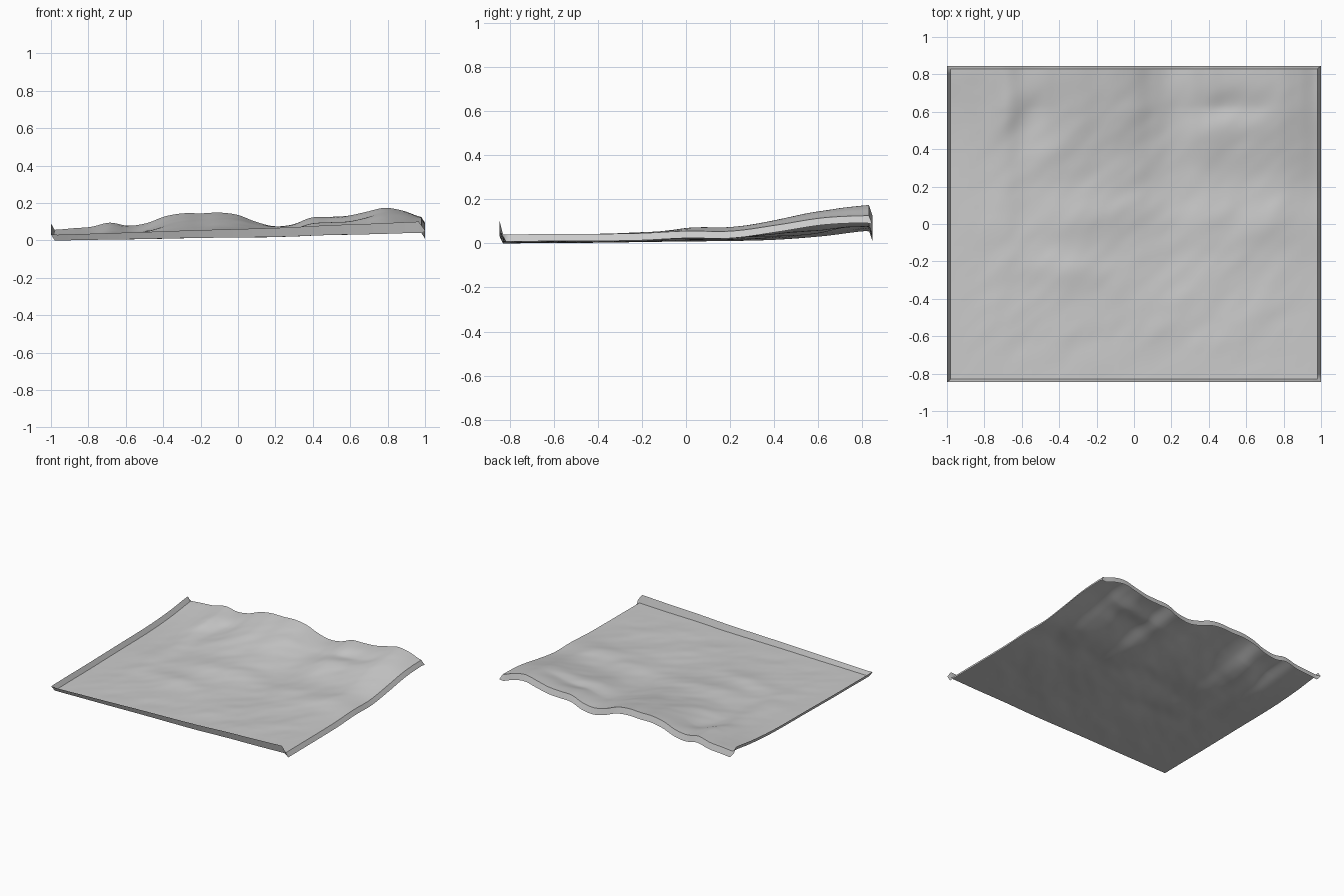
import bpy
import bmesh
from math import cos, sin, exp, radians
from mathutils import Vector, noise

cube = bpy.data.objects.get("Cube")
if cube:
    bpy.data.objects.remove(cube, do_unlink=True)

# Ground sheet half sizes and overall half sizes
INNER = Vector((0.98, 0.83))
OUTER = Vector((1.0, 0.845))
COLS, ROWS = 140, 120

# Edge heights in thousandths, evenly spaced along each side
FRONT = [0, 4, 8, 13, 16, 20, 29, 34, 41]
BACK = [57, 65, 73, 95, 79, 92, 128, 145, 145, 149, 136,
        99, 76, 86, 122, 126, 132, 153, 174, 159, 126]
LEFT = [0, 2, 3, 6, 9, 11, 17, 33, 57]
RIGHT = [41, 42, 43, 46, 56, 56, 84, 116, 126]

# Ridges and hollows: x, y, height, length, width, angle
BUMPS = [
    (0.50, 0.63, -20, 0.22, 0.09, 5),
    (0.42, 0.48, 9, 0.22, 0.10, 25),
    (-0.67, 0.62, 10, 0.22, 0.07, 65),
    (-0.52, 0.62, -8, 0.22, 0.07, 65),
    (-0.44, 0.38, 9, 0.18, 0.07, 45),
    (-0.20, 0.05, 9, 0.25, 0.09, 15),
    (-0.35, -0.25, 10, 0.25, 0.09, -5),
    (0.72, 0.02, 8, 0.24, 0.08, 40),
    (0.15, -0.50, 5, 0.22, 0.08, 40),
]


def sample(profile, t):
    """Smooth curve through evenly spaced heights."""
    last = len(profile) - 1
    pos = min(max(t, 0), 1) * last
    i = min(int(pos), last - 1)
    f = pos - i
    a, b = profile[max(i - 1, 0)], profile[i]
    c, d = profile[i + 1], profile[min(i + 2, last)]
    slope_b, slope_c = (c - a) / 2, (d - b) / 2
    s = f * f * (3 - 2 * f)
    value = b + (c - b) * s
    value += slope_b * f * (1 - f) ** 2 - slope_c * f * f * (1 - f)
    return value / 1000


def detail(x, y):
    """Local ridges plus fine diagonal wrinkles."""
    total = 0
    for bx, by, height, length, width, angle in BUMPS:
        ca, sa = cos(radians(angle)), sin(radians(angle))
        along = ((x - bx) * ca + (y - by) * sa) / length
        across = ((y - by) * ca - (x - bx) * sa) / width
        total += height / 1000 * exp(-along * along - across * across)
    p = Vector(((x + y) * 2, (y - x) * 4, 0))
    total += 0.005 * noise.noise(p) + 0.002 * noise.noise(p * 2.3)
    return total


def ground(u, v):
    """Blend the four edge profiles, steeper toward the back."""
    w = v * v
    lengthwise = (1 - w) * sample(FRONT, u) + w * sample(BACK, u)
    left_gap = sample(LEFT, v) - (1 - w) * sample(FRONT, 0) - w * sample(BACK, 0)
    right_gap = sample(RIGHT, v) - (1 - w) * sample(FRONT, 1) - w * sample(BACK, 1)
    fade = min(1, 8 * min(u, 1 - u, v, 1 - v))
    x, y = (2 * u - 1) * INNER.x, (2 * v - 1) * INNER.y
    z = lengthwise + (1 - u) * left_gap + u * right_gap + fade * detail(x, y)
    return Vector((x, y, max(z, 0)))


def rim_point(u, v):
    """Outer lip: lifted at front and left, dropped at back and right."""
    p = ground(u, v)
    shifts = []
    if v == 0:
        p.y = -OUTER.y
        shifts.append(0.03 + 0.03 * u)
    if v == 1:
        p.y = OUTER.y
        shifts.append(-0.045)
    if u == 0:
        p.x = -OUTER.x
        shifts.append(0.035)
    if u == 1:
        p.x = OUTER.x
        shifts.append(-0.032)
    p.z += sum(shifts) / len(shifts)
    return p


def make_sheet(name, rows):
    """Skin a list of equal rows of points with quads."""
    bm = bmesh.new()
    grid = [[bm.verts.new(p) for p in row] for row in rows]
    for low, high in zip(grid, grid[1:]):
        for i in range(len(low) - 1):
            bm.faces.new((low[i], low[i + 1], high[i + 1], high[i]))
    bm.normal_update()
    for face in bm.faces:
        face.smooth = True
        if face.normal.z < 0:
            face.normal_flip()
    mesh = bpy.data.meshes.new(name)
    bm.to_mesh(mesh)
    bm.free()
    mesh.materials.append(stone)
    obj = bpy.data.objects.new(name, mesh)
    bpy.context.collection.objects.link(obj)
    return obj


# Plain grey
stone = bpy.data.materials.new("plain_grey")
stone.use_nodes = True
grey = (0.6, 0.6, 0.6, 1)
stone.diffuse_color = grey
stone.node_tree.nodes["Principled BSDF"].inputs["Base Color"].default_value = grey

us = [i / COLS for i in range(COLS + 1)]
vs = [j / ROWS for j in range(ROWS + 1)]

# Rolling ground surface
make_sheet("ground_surface", [[ground(u, v) for u in us] for v in vs])

# Thin lips along the four sides
sides = {
    "front_lip": [(u, 0) for u in us],
    "back_lip": [(u, 1) for u in us],
    "left_lip": [(1, v) for v in vs],
    "right_lip": [(0, v) for v in vs],
}
for name, path in sides.items():
    make_sheet(name, [[ground(*p) for p in path], [rim_point(*p) for p in path]])
